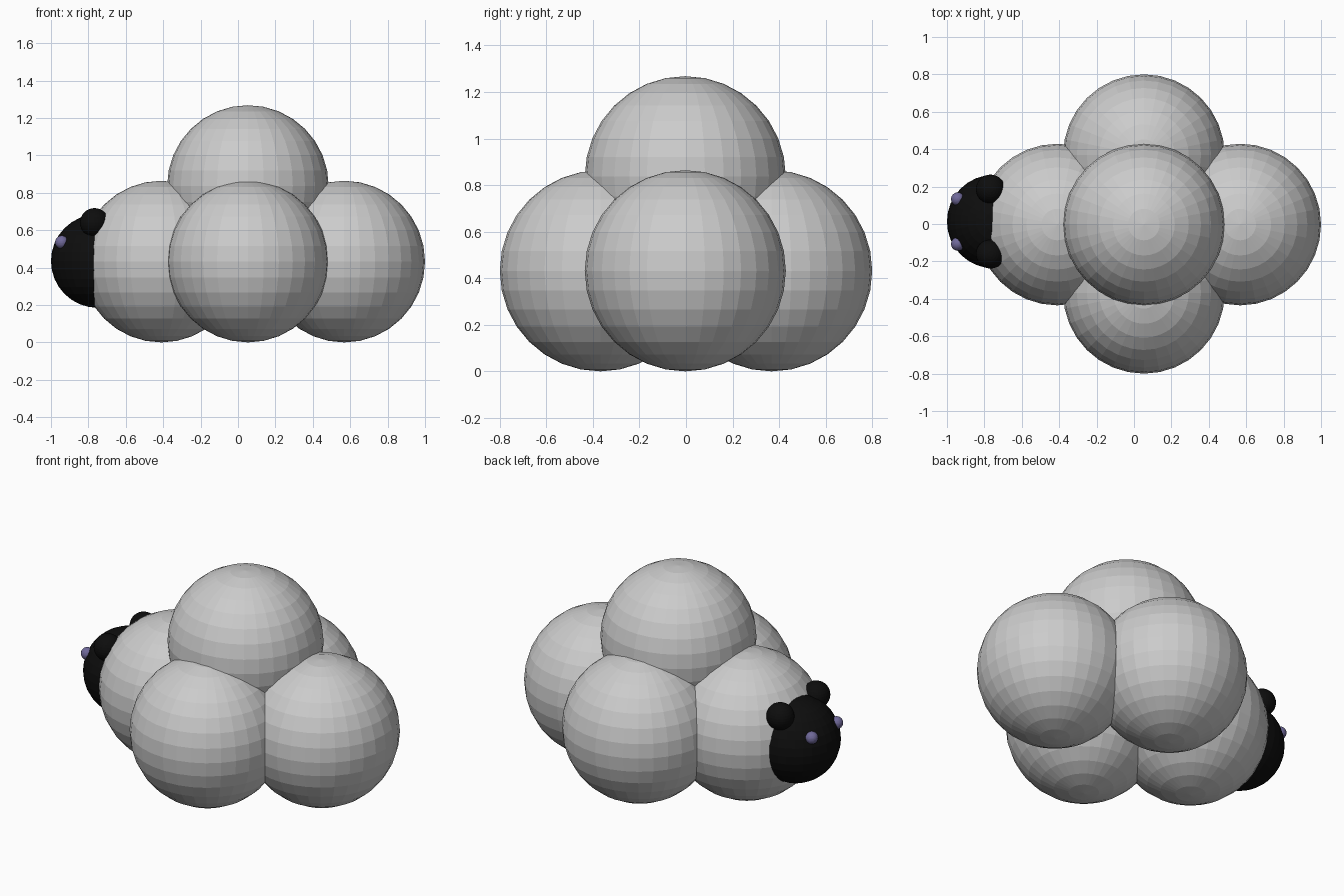
import bpy

if "Cube" in bpy.data.objects:
    bpy.data.objects.remove(bpy.data.objects["Cube"])


def material(name, color):
    m = bpy.data.materials.new(name)
    m.diffuse_color = (*color, 1)
    m.use_nodes = True
    m.node_tree.nodes["Principled BSDF"].inputs["Base Color"].default_value = m.diffuse_color
    return m


def ball(name, center, radius, mat=None):
    bpy.ops.mesh.primitive_uv_sphere_add(segments=32, ring_count=16,
                                         radius=radius, location=center)
    ob = bpy.context.object
    ob.name = name
    if mat:
        ob.data.materials.append(mat)
    return ob


black = material("black", (0.004, 0.004, 0.004))
violet = material("violet", (0.16, 0.14, 0.32))

# Woolly body: five overlapping puffs
R = 0.432
for name, center in {
    "wool_head_end": (-0.41, -0.003, R),
    "wool_tail_end": (0.568, -0.003, R),
    "wool_front": (0.053, -0.368, R),
    "wool_back": (0.053, 0.368, R),
    "wool_top": (0.053, -0.003, 0.836),
}.items():
    ball(name, center, R, None)

# Head
HEAD_Y = 0.013
ball("head", (-0.75, HEAD_Y, 0.435), 0.25, black)

# Ears and eyes, mirrored about the head's centre
for side, s in (("front", -1), ("back", 1)):
    ball(f"ear_{side}", (-0.767, HEAD_Y + s * 0.173, 0.64), 0.078, black)
    ball(f"eye_{side}", (-0.942, HEAD_Y + s * 0.12, 0.535), 0.036, violet)
